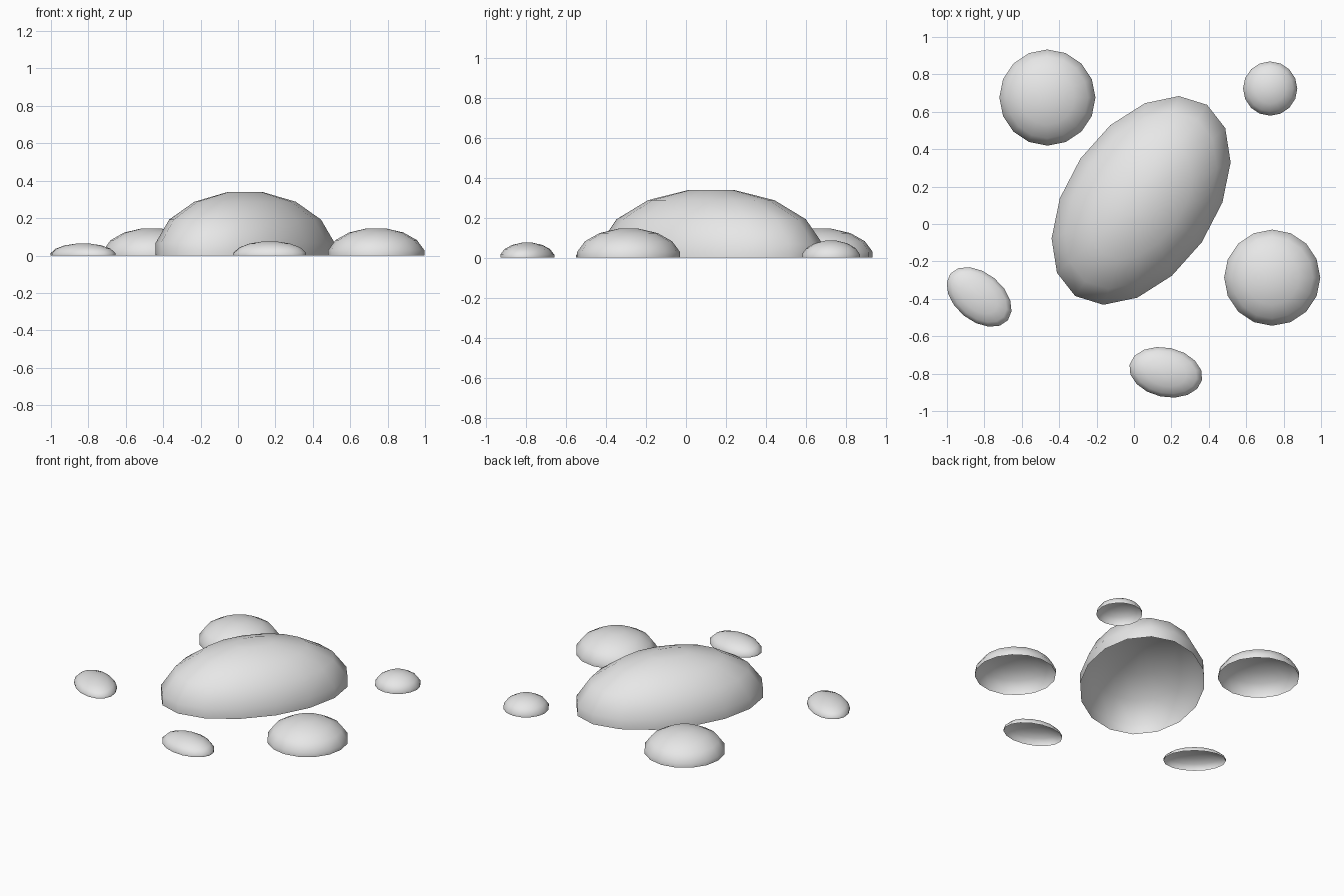
import bpy, bmesh, math
from mathutils import Matrix

if "Cube" in bpy.data.objects:
    bpy.data.objects.remove(bpy.data.objects["Cube"])

grey = bpy.data.materials.new("light grey")
grey.diffuse_color = (0.8, 0.8, 0.8, 1)
grey.use_nodes = True
grey.node_tree.nodes["Principled BSDF"].inputs["Base Color"].default_value = grey.diffuse_color

SIDES = 16
STEP = math.pi / 8          # angle between latitude rings


def dome(name, x, y, a, b, height, angle=0):
    """Open-bottomed half ellipsoid: short upright rim, three bands, flat cap."""
    lats = [STEP * (i + 0.5) for i in range(4)]
    profile = [(1, 0)] + [(math.cos(t) / math.cos(lats[0]),
                           math.sin(t) / math.sin(lats[-1])) for t in lats]
    bm = bmesh.new()
    rings = []
    for r, z in profile:
        rings.append([bm.verts.new((a * r * math.cos(2 * math.pi * k / SIDES),
                                    b * r * math.sin(2 * math.pi * k / SIDES),
                                    height * z)) for k in range(SIDES)])
    for low, high in zip(rings, rings[1:]):
        for k in range(SIDES):
            n = (k + 1) % SIDES
            bm.faces.new((low[k], low[n], high[n], high[k]))
    bm.faces.new(rings[-1])
    bm.transform(Matrix.Translation((x, y, 0)) @ Matrix.Rotation(math.radians(angle), 4, 'Z'))
    for f in bm.faces:
        f.smooth = True
    mesh = bpy.data.meshes.new(name)
    bm.to_mesh(mesh)
    bm.free()
    mesh.materials.append(grey)
    ob = bpy.data.objects.new(name, mesh)
    bpy.context.collection.objects.link(ob)


# Large tilted boulder in the middle
dome("main_boulder", 0.038, 0.126, 0.621, 0.394, 0.339, 55.4)
# Round stones
dome("round_stone_back", -0.463, 0.676, 0.257, 0.257, 0.145)
dome("round_stone_right", 0.739, -0.287, 0.257, 0.257, 0.145)
dome("small_stone_back", 0.728, 0.724, 0.145, 0.145, 0.085)
# Oval pebbles
dome("oval_pebble_left", -0.828, -0.390, 0.198, 0.129, 0.064, -39)
dome("oval_pebble_front", 0.170, -0.793, 0.198, 0.132, 0.075, -12)
